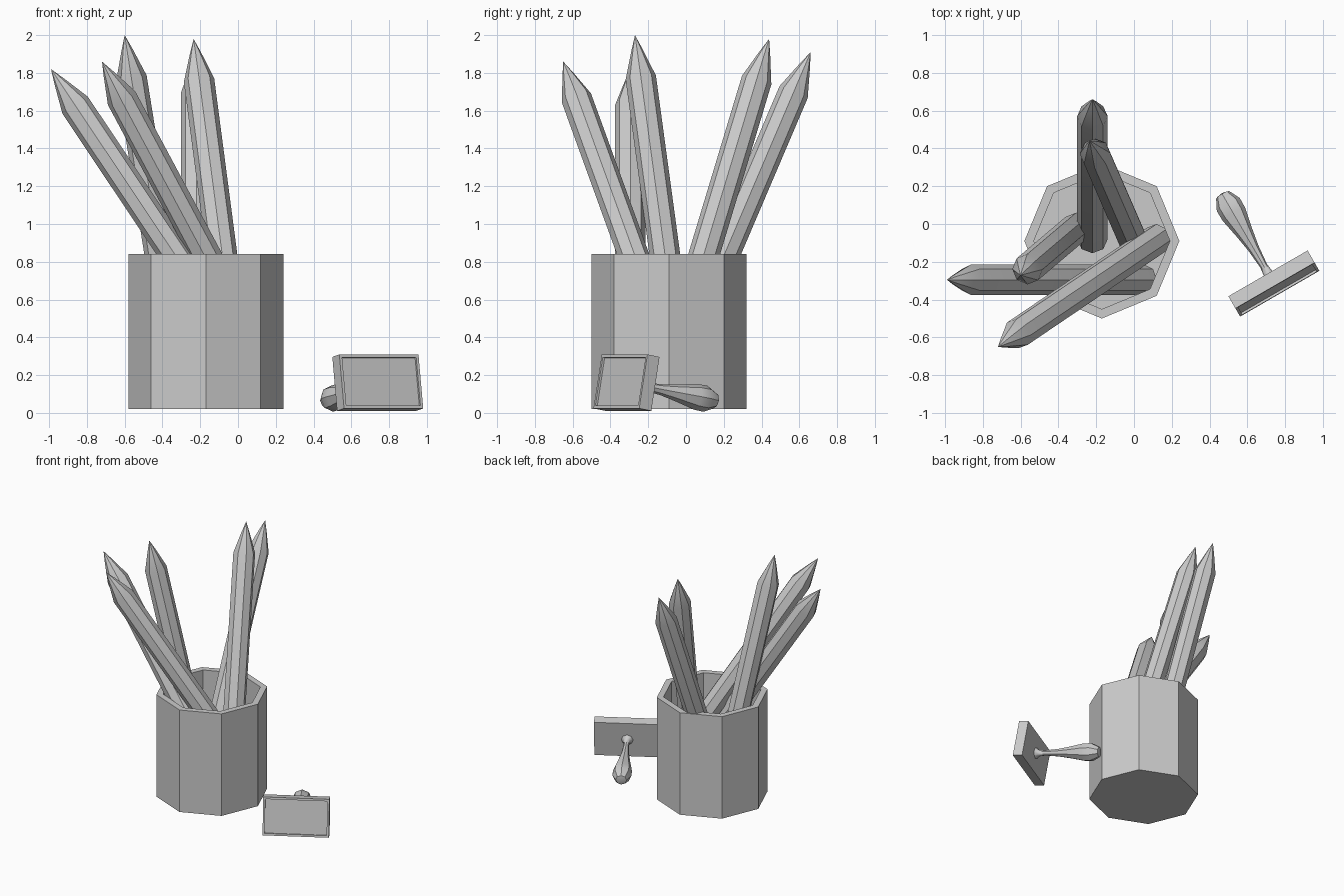
import bpy, bmesh, math
from mathutils import Vector, Matrix

if "Cube" in bpy.data.objects:
    bpy.data.objects.remove(bpy.data.objects["Cube"])


def lathe(name, profile, sides, smooth=None):
    """Revolve (radius, height) points about local z; zero radius makes a pole."""
    bm = bmesh.new()
    rings = []
    for r, z in profile:
        if r == 0:
            rings.append([bm.verts.new((0, 0, z))] * sides)
        else:
            rings.append([bm.verts.new((r * math.cos(2 * math.pi * i / sides),
                                        r * math.sin(2 * math.pi * i / sides), z))
                          for i in range(sides)])
    for a, b in zip(rings, rings[1:]):
        for i in range(sides):
            j = (i + 1) % sides
            bm.faces.new(list(dict.fromkeys((a[i], a[j], b[j], b[i]))))
    return finish(name, bm, smooth)


def finish(name, bm, smooth=None):
    bmesh.ops.recalc_face_normals(bm, faces=bm.faces)
    mesh = bpy.data.meshes.new(name)
    bm.to_mesh(mesh)
    bm.free()
    ob = bpy.data.objects.new(name, mesh)
    bpy.context.collection.objects.link(ob)
    if smooth:
        bpy.ops.object.select_all(action='DESELECT')
        ob.select_set(True)
        bpy.context.view_layer.objects.active = ob
        bpy.ops.object.shade_smooth_by_angle(angle=math.radians(smooth))
    return ob


# Octagonal cup with a hollow inside
cup = lathe("cup", [(0, 0.02), (0.41, 0.02), (0.41, 0.84), (0.36, 0.84),
                    (0.36, 0.08), (0, 0.08)], 8)
cup.location = (-0.17, -0.09, 0)

# Pencils: base and tip points
pencils = [((-0.22, -0.08, 0.175), (-0.22, 0.66, 1.91)),
           ((0.0, -0.10, 0.19), (-0.235, 0.44, 1.98)),
           ((0.053, -0.295, 0.26), (-0.99, -0.295, 1.82)),
           ((-0.305, -0.02, 0.16), (-0.60, -0.27, 2.0)),
           ((0.126, -0.077, 0.28), (-0.72, -0.65, 1.86))]
for n, (base, tip) in enumerate(pencils, 1):
    base, axis = Vector(base), Vector(tip) - Vector(base)
    L = axis.length
    p = lathe(f"pencil_{n}", [(0, 0), (0.081, 0), (0.081, L - 0.23),
                              (0.03, L - 0.08), (0, L)], 8, 30)
    p.matrix_world = Matrix.Translation(base) @ \
        Vector((0, 0, 1)).rotation_difference(axis).to_matrix().to_4x4()

# Hand stamp frame: local x along the block, local z along the handle
turn, dip = math.radians(30), math.radians(10)
ax = Vector((math.cos(turn), math.sin(turn), 0))
az = Vector((-math.sin(turn) * math.cos(dip), math.cos(turn) * math.cos(dip), -math.sin(dip)))
frame = Matrix((ax, az.cross(ax), az)).transposed().to_4x4()
frame = Matrix.Translation((0.74, -0.315, 0.16)) @ frame

# Stamp block with a shallow recess in its printing face
bm = bmesh.new()
bmesh.ops.create_cube(bm, size=1)
bmesh.ops.scale(bm, verts=bm.verts, vec=(0.484, 0.29, 0.075))
bm.normal_update()
face = min(bm.faces, key=lambda f: f.calc_center_median().z)
bmesh.ops.inset_region(bm, faces=[face], thickness=0.022)
pad = bmesh.ops.extrude_discrete_faces(bm, faces=[face])["faces"][0]
bmesh.ops.translate(bm, verts=pad.verts, vec=(0, 0, 0.012))
finish("stamp_block", bm).matrix_world = frame

# Turned stamp handle
handle = lathe("stamp_handle", [(0, 0.03), (0.045, 0.036), (0.026, 0.06), (0.02, 0.11),
                                (0.03, 0.22), (0.047, 0.32), (0.069, 0.43), (0.07, 0.49),
                                (0.04, 0.55), (0, 0.56)], 8, 40)
handle.matrix_world = frame
